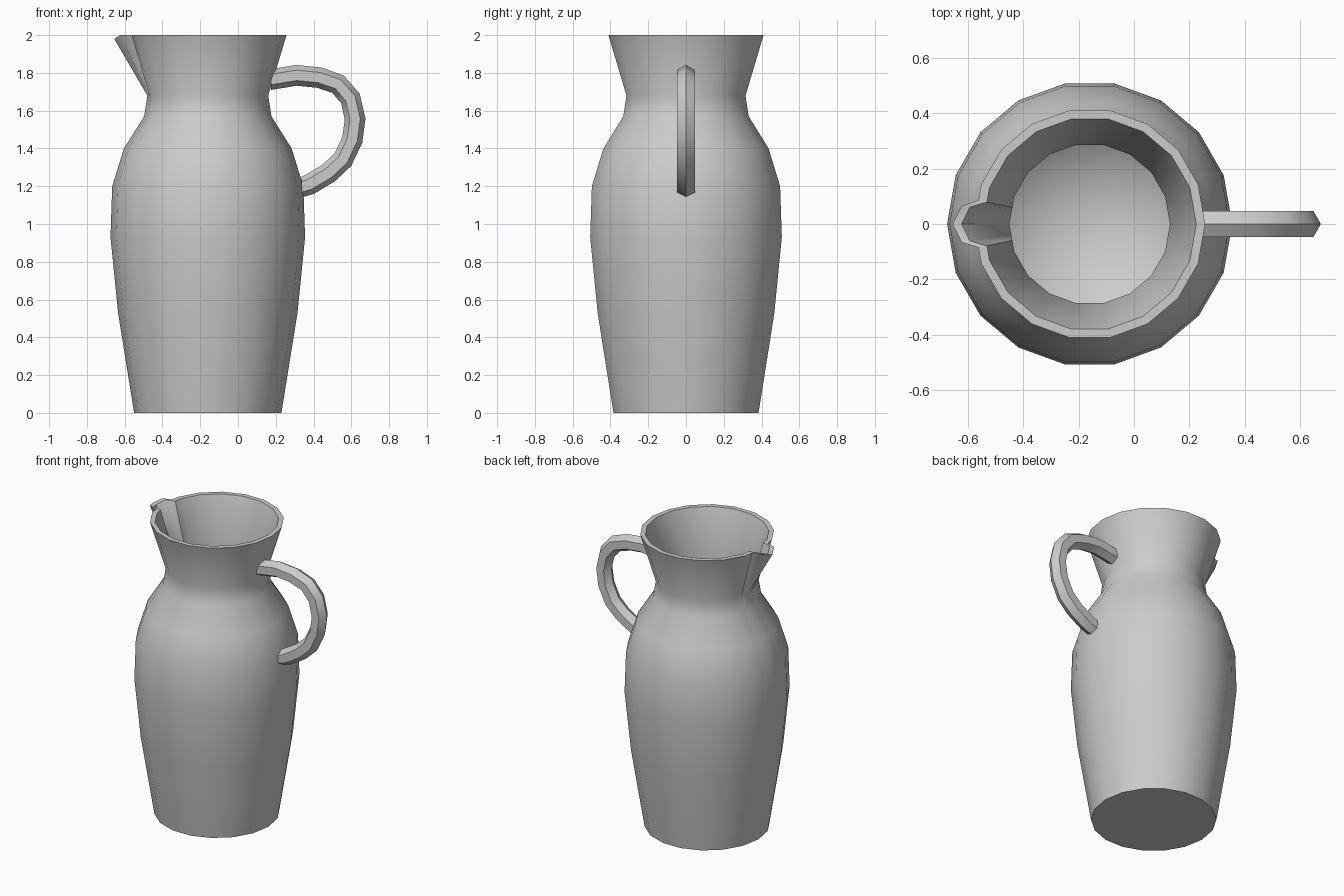
import bpy, bmesh
from math import sin, cos, radians
from mathutils import Vector

if "Cube" in bpy.data.objects:
    bpy.data.objects.remove(bpy.data.objects["Cube"])

CX = -0.16      # axis of the jug body
SIDES = 18
STEP = 360 / SIDES

# Outer wall from base to rim, then inner wall from rim to floor (radius, z)
OUTER = [(0.39, 0), (0.475, 0.53), (0.515, 0.93), (0.506, 1.2), (0.444, 1.4),
         (0.337, 1.57), (0.32, 1.68), (0.417, 2.0)]
INNER = [(0.385, 2.0), (0.29, 1.68), (0.307, 1.56), (0.412, 1.39),
         (0.475, 1.19), (0.485, 0.93), (0.444, 0.53), (0.36, 0.03)]
# Spout pull by angle from -x: (outward, downward)
SPOUT = {0: (0.078, 0.02), 8: (0.057, 0.0)}


def finish(name, bm, inner_floor=False):
    bmesh.ops.recalc_face_normals(bm, faces=bm.faces)
    for f in bm.faces:
        f.smooth = True
    for e in bm.edges:
        floor = inner_floor and all(0.01 < v.co.z < 0.1 for v in e.verts)
        if len(e.link_faces) == 2 and not floor:
            e.smooth = e.calc_face_angle() < radians(42)
    mesh = bpy.data.meshes.new(name)
    bm.to_mesh(mesh)
    bm.free()
    obj = bpy.data.objects.new(name, mesh)
    bpy.context.collection.objects.link(obj)
    return obj


def bridge(bm, rings):
    for a, b in zip(rings, rings[1:]):
        n = len(a)
        for i in range(n):
            bm.faces.new((a[i], a[(i + 1) % n], b[(i + 1) % n], b[i]))


# Jug body with pinched spout
bm = bmesh.new()
angles = sorted([i * STEP for i in range(SIDES)] + [168, 172, 188, 192])
rings = []
for r, z in OUTER + INNER:
    ring = []
    pull = max(0.0, (z - 1.68) / 0.32)
    for a in angles:
        # keep the extra spout columns on the flat polygon side
        rr = r * cos(radians(STEP / 2)) / cos(radians(a % STEP - STEP / 2))
        out, down = SPOUT.get(round(abs(a - 180)), (0, 0))
        rr += out * pull
        ring.append(bm.verts.new((CX + rr * cos(radians(a)),
                                  rr * sin(radians(a)), z - down * pull)))
    rings.append(ring)
bridge(bm, rings)
bm.faces.new(rings[0])
centre = bm.verts.new((CX, 0, 0.03))
last = rings[-1]
for i in range(len(last)):
    bm.faces.new((last[i], last[(i + 1) % len(last)], centre))
finish("jug_body", bm, inner_floor=True)

# Handle: six-sided tube swept along a path in the xz plane
PATH = [(0.175, 1.765), (0.31, 1.787), (0.43, 1.775), (0.53, 1.74),
        (0.595, 1.665), (0.62, 1.555), (0.605, 1.445), (0.555, 1.34),
        (0.48, 1.27), (0.38, 1.21), (0.335, 1.195)]
bm = bmesh.new()
pts = [Vector((x, 0, z)) for x, z in PATH]
side = Vector((0, 1, 0))
rings = []
for i, p in enumerate(pts):
    if i == 0:
        t = Vector((1, 0, 0))
    elif i == len(pts) - 1:
        t = Vector((-1, 0, 0))
    else:
        t = ((pts[i + 1] - p).normalized() + (p - pts[i - 1]).normalized()).normalized()
    normal = Vector((-t.z, 0, t.x))
    rings.append([bm.verts.new(p + 0.055 * (normal * cos(radians(60 * k))
                                            + side * sin(radians(60 * k))))
                  for k in range(6)])
bridge(bm, rings)
bm.faces.new(rings[0])
bm.faces.new(rings[-1])
# smooth tube: only the hidden end caps stay sharp
handle = finish("handle", bm)
bpy.context.view_layer.objects.active = handle
handle.select_set(True)
bpy.ops.object.shade_smooth_by_angle(angle=radians(70))
